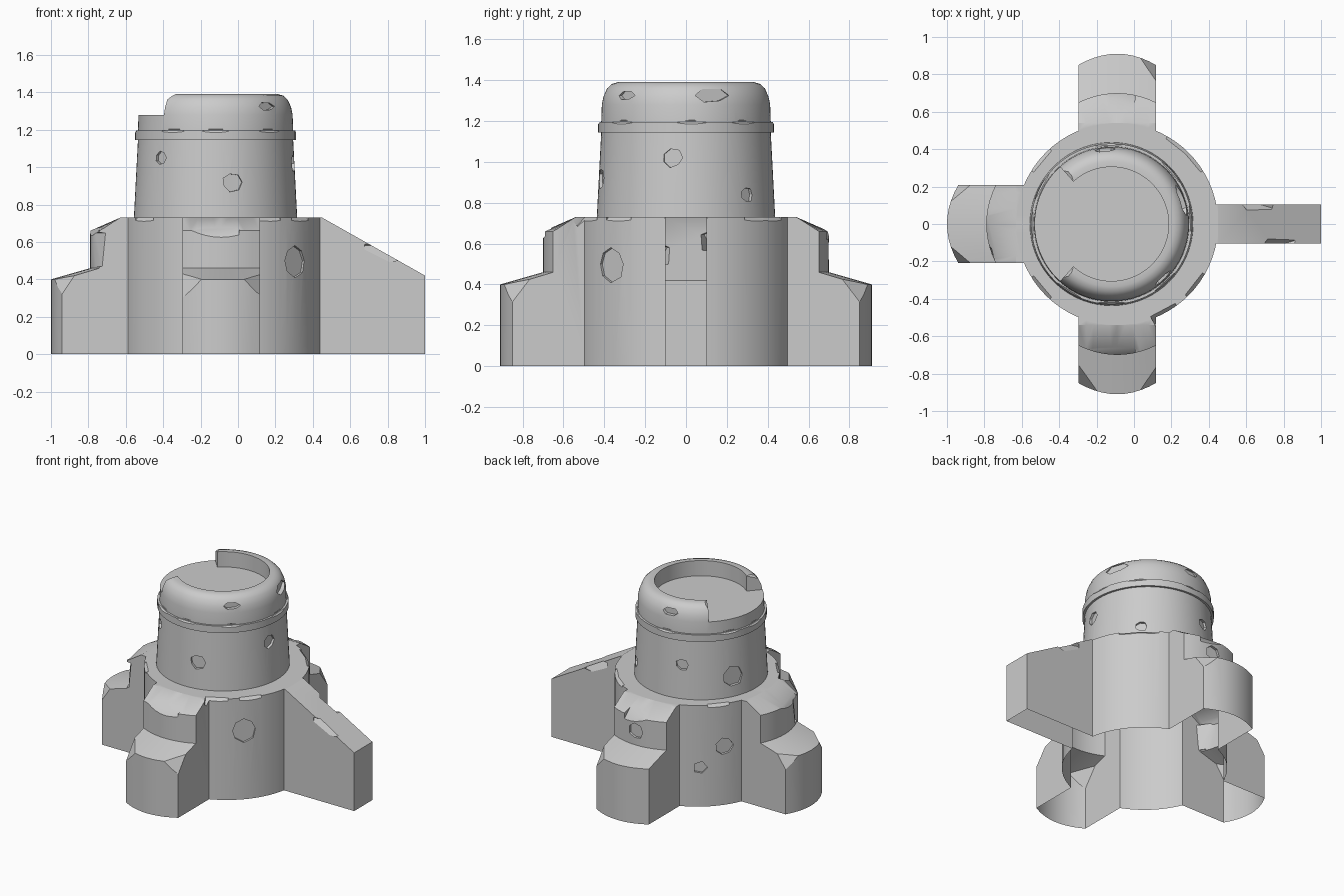
import bpy, bmesh, math, random
from mathutils import Vector, Matrix

random.seed(4)
if "Cube" in bpy.data.objects:
    bpy.data.objects.remove(bpy.data.objects["Cube"])

stone = bpy.data.materials.new("plain_grey")
stone.use_nodes = True
GREY = (0.6, 0.6, 0.6, 1)
stone.diffuse_color = GREY
stone.node_tree.nodes["Principled BSDF"].inputs["Base Color"].default_value = GREY

BASE_X, TOWER_X = -0.09, -0.12


def make_object(name, bm):
    bmesh.ops.recalc_face_normals(bm, faces=bm.faces[:])
    mesh = bpy.data.meshes.new(name)
    bm.to_mesh(mesh)
    bm.free()
    mesh.materials.append(stone)
    ob = bpy.data.objects.new(name, mesh)
    bpy.context.collection.objects.link(ob)
    return ob


def lathe(name, profile, cx, steps=72):
    """Spin a half profile that starts and ends on the axis."""
    bm = bmesh.new()
    verts = [bm.verts.new((cx + r, 0, z)) for r, z in profile]
    edges = [bm.edges.new(pair) for pair in zip(verts, verts[1:])]
    bmesh.ops.spin(bm, geom=verts + edges, cent=(cx, 0, 0), axis=(0, 0, 1),
                   angle=math.tau, steps=steps, use_merge=True)
    bmesh.ops.remove_doubles(bm, verts=bm.verts[:], dist=0.0001)
    return make_object(name, bm)


def buttress(name, angle, half_width, rows, columns):
    """Block from a closed side profile; each row is radius, height, bulge."""
    bm = bmesh.new()
    turn = Matrix.Translation((BASE_X, 0, 0)) @ Matrix.Rotation(math.radians(angle), 4, 'Z')
    grid = []
    for r, z, bulge in rows:
        line = []
        for i in range(columns + 1):
            t = 2 * i / columns - 1
            line.append(bm.verts.new(turn @ Vector((r - bulge * t * t, t * half_width, z))))
        grid.append(line)
    for a, b in zip(grid, grid[1:] + grid[:1]):
        for i in range(columns):
            bm.faces.new((a[i], a[i + 1], b[i + 1], b[i]))
    bm.faces.new([line[0] for line in grid])
    bm.faces.new([line[-1] for line in grid])
    return make_object(name, bm)


def add_dent(bm, cx, angle, z, size, wall, aspect=1.0, sides=7):
    """Irregular prism whose inner end is the floor of a shallow pit."""
    a = math.radians(angle)
    out = Vector((math.cos(a), math.sin(a), 0))
    side = Vector((-out.y, out.x, 0))
    rings = [[], []]
    for i in range(sides):
        t = math.tau * i / sides
        s = size * random.uniform(0.85, 1.1)
        p = Vector((cx, 0, z)) + side * s * math.cos(t)
        p.z += s * aspect * math.sin(t)
        for ring, r in zip(rings, (wall - 0.018, wall + 0.06)):
            ring.append(bm.verts.new(p + out * r))
    low, high = rings
    for i in range(sides):
        j = (i + 1) % sides
        bm.faces.new((low[i], low[j], high[j], high[i]))
    bm.faces.new(low[::-1])
    bm.faces.new(high)


def add_chip(bm, point, normal, width, height, depth):
    """Box that slices a flat chip off an edge or a corner."""
    n = Vector(normal).normalized()
    place = Matrix.Translation(Vector(point) + n * (0.06 - depth))
    shape = Matrix.Diagonal((width, height, 0.12, 1))
    bmesh.ops.create_cube(bm, size=1, matrix=place @ n.to_track_quat('Z', 'Y').to_matrix().to_4x4() @ shape)


def rim_chip(bm, cx, angle, r, z, width, height, depth):
    a = math.radians(angle)
    c, s = math.cos(a), math.sin(a)
    add_chip(bm, (cx + r * c, r * s, z), (c, s, 1), width, height, depth)


def boolean(target, tool, operation):
    tool.hide_render = True
    mod = target.modifiers.new(operation.title(), 'BOOLEAN')
    mod.operation, mod.object, mod.solver = operation, tool, 'EXACT'
    mod.use_self = operation == 'DIFFERENCE'
    mesh = bpy.data.meshes.new_from_object(
        target.evaluated_get(bpy.context.evaluated_depsgraph_get()))
    target.modifiers.clear()
    target.data = mesh
    bpy.data.objects.remove(tool)


def finish(ob, floor_z):
    """Open the underside and smooth the round walls."""
    bm = bmesh.new()
    bm.from_mesh(ob.data)
    under = [f for f in bm.faces if max(v.co.z for v in f.verts) < floor_z + 0.001]
    bmesh.ops.delete(bm, geom=under, context='FACES')
    bm.to_mesh(ob.data)
    bm.free()
    bpy.ops.object.select_all(action='DESELECT')
    ob.select_set(True)
    bpy.context.view_layer.objects.active = ob
    bpy.ops.object.shade_smooth_by_angle(angle=math.radians(30))


# Base drum with three stepped buttresses and one sloping fin
base = lathe("base", [(0, 0), (0.54, 0), (0.54, 0.73), (0, 0.73)], BASE_X)
step_rows = [(0.4, 0, 0), (0.4, 0.73, 0), (0.54, 0.73, 0), (0.70, 0.66, 0.05),
             (0.70, 0.46, 0.05), (0.91, 0.40, 0.06), (0.91, 0, 0.06)]
fin_rows = [(0.4, 0, 0), (0.4, 0.73, 0), (0.54, 0.73, 0), (1.09, 0.42, 0), (1.09, 0, 0)]
for angle in (90, 180, 270):
    boolean(base, buttress("stepped_buttress", angle, 0.208, step_rows, 10), 'UNION')
boolean(base, buttress("fin", 0, 0.104, fin_rows, 1), 'UNION')

# Pits and chipped edges on the base
bm = bmesh.new()
add_dent(bm, BASE_X, -43, 0.5, 0.085, 0.54, sides=8)
add_dent(bm, BASE_X, 144, 0.42, 0.065, 0.54)
add_dent(bm, BASE_X, 127, 0.28, 0.045, 0.54, sides=5)
add_dent(bm, BASE_X, 90, 0.56, 0.055, 0.70)
for angle in (52, 40, -38, -62, -140, 140):
    rim_chip(bm, BASE_X, angle, 0.54, 0.73, 0.15, 0.1, 0.014)
add_chip(bm, (-0.13, -0.70, 0.66), (0, -1, 0.8), 0.27, 0.12, 0.022)
add_chip(bm, (-0.09, 0.70, 0.66), (0.2, 1, 0.8), 0.2, 0.12, 0.018)
add_chip(bm, (-0.79, -0.07, 0.66), (-1, -0.2, 0.8), 0.25, 0.12, 0.02)
add_chip(bm, (-0.74, -0.21, 0.56), (-1, -0.7, 0.1), 0.2, 0.18, 0.02)
for x, y in ((0.12, -0.85), (0.12, 0.85), (-0.29, -0.85)):
    add_chip(bm, (x, y, 0.415), (x + 0.09, y * 0.2, 0.13), 0.25, 0.25, 0.045)
for y in (-0.21, 0.21):
    add_chip(bm, (-0.94, y, 0.415), (-0.6, y * 3, 0.4), 0.25, 0.25, 0.04)
add_chip(bm, (0.77, -0.104, 0.545), (0.3, -1, 0.6), 0.18, 0.1, 0.016)
add_chip(bm, (0.65, 0.104, 0.61), (0.3, 1, 0.6), 0.18, 0.1, 0.02)
boolean(base, make_object("base_cutter", bm), 'DIFFERENCE')
finish(base, 0)

# Tapered tower with collar and rounded hollow rim
tower = lathe("tower", [
    (0, 0.72), (0.437, 0.72), (0.415, 1.145), (0.430, 1.145), (0.430, 1.195),
    (0.415, 1.195), (0.412, 1.28), (0.404, 1.32), (0.386, 1.36), (0.362, 1.382),
    (0.335, 1.39), (0.305, 1.39), (0.305, 1.28), (0, 1.28)], TOWER_X)

# Gap broken out of the rim
bm = bmesh.new()
reach = Vector((math.cos(math.radians(132)), math.sin(math.radians(132)))) * 0.9
corners = [(TOWER_X, 0), (TOWER_X + reach.x, reach.y), (TOWER_X + reach.x, -reach.y)]
lower = [bm.verts.new((x, y, 1.28)) for x, y in corners]
gap = bmesh.ops.extrude_face_region(bm, geom=[bm.faces.new(lower)])
bmesh.ops.translate(bm, vec=(0, 0, 0.3), verts=[v for v in gap["geom"] if isinstance(v, bmesh.types.BMVert)])
boolean(tower, make_object("rim_gap_cutter", bm), 'DIFFERENCE')

# Pits and chipped edges on the tower
bm = bmesh.new()
for angle, z, size in ((-78, 0.92, 0.055), (-134, 1.05, 0.038), (-9, 1.02, 0.052),
                       (44, 0.84, 0.04), (108, 0.97, 0.045), (154, 0.87, 0.08)):
    add_dent(bm, TOWER_X, angle, z, size, 0.437 - (z - 0.72) * 0.052, 0.9)
for angle, size in ((-47, 0.06), (19, 0.085), (95, 0.06)):
    add_dent(bm, TOWER_X, angle, 1.325, size, 0.398, 0.4, 6)
for angle in range(-130, 230, 45):
    rim_chip(bm, TOWER_X, angle + random.uniform(-12, 12), 0.43, 1.195, 0.14, 0.035, 0.007)
for y in (-0.27, 0.27):
    add_chip(bm, (-0.37, y, 1.39), (-0.8, -y, 1), 0.1, 0.1, 0.02)
boolean(tower, make_object("tower_cutter", bm), 'DIFFERENCE')
finish(tower, 0.72)
